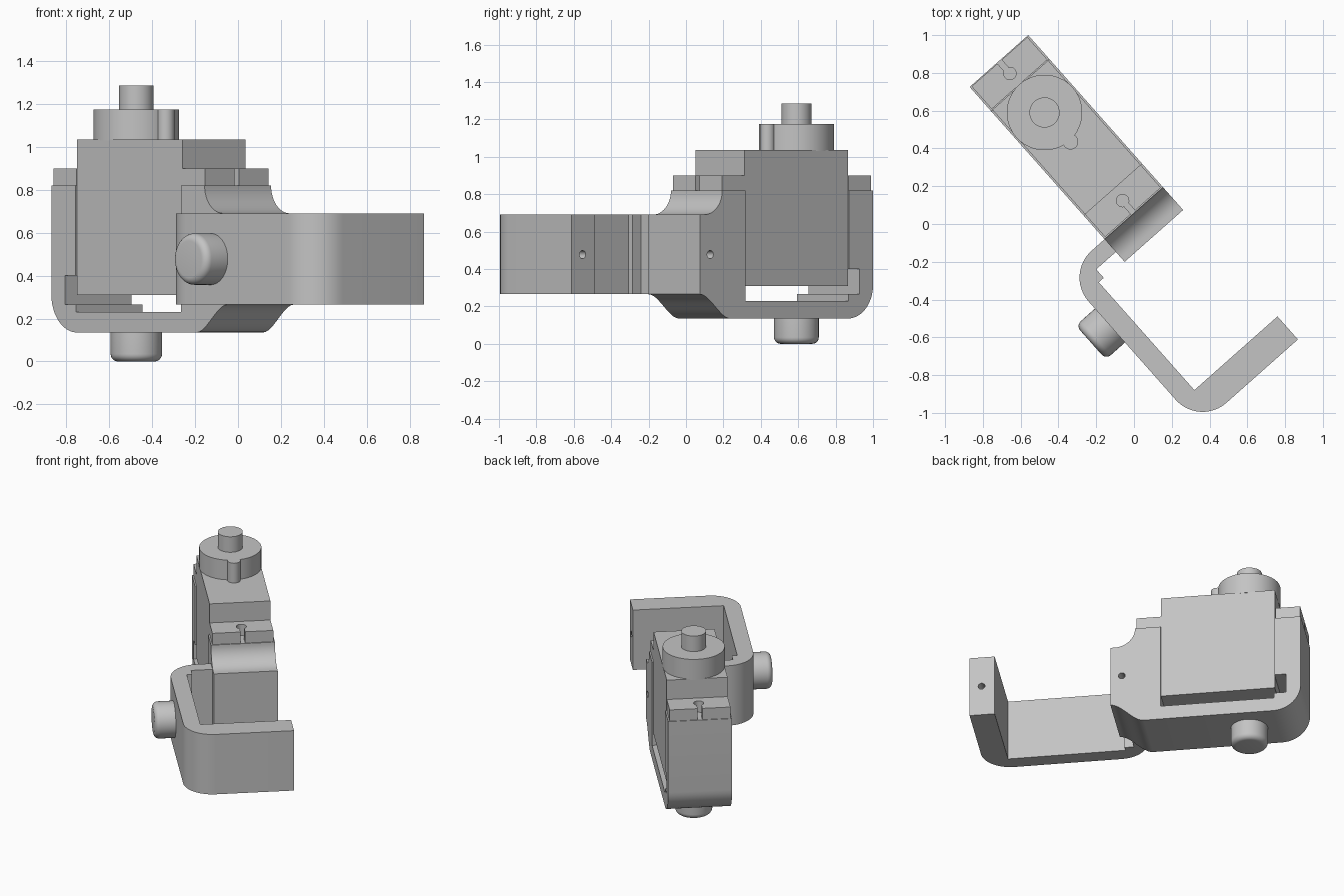
import bpy, bmesh, math
from mathutils import Matrix, Vector

cube = bpy.data.objects.get("Cube")
if cube:
    bpy.data.objects.remove(cube)

grey = bpy.data.materials.new("plain grey")
grey.use_nodes = True
grey.diffuse_color = (0.55, 0.55, 0.55, 1)
grey.node_tree.nodes["Principled BSDF"].inputs["Base Color"].default_value = (0.55, 0.55, 0.55, 1)

# The whole assembly is modelled straight, then turned about z
TURN = Matrix.Rotation(math.radians(-48.45), 4, 'Z')
SIDE_A, SIDE_B = -0.17, 0.244      # bracket width
MID = (SIDE_A + SIDE_B) / 2        # centre line
SHAFT = -0.756                     # shaft position along the body
ARM_Z = 0.477                      # middle height of the side bracket


def finish(bm, name):
    bmesh.ops.recalc_face_normals(bm, faces=bm.faces)
    bm.transform(TURN)
    mesh = bpy.data.meshes.new(name)
    bm.to_mesh(mesh)
    bm.free()
    mesh.materials.append(grey)
    ob = bpy.data.objects.new(name, mesh)
    bpy.context.collection.objects.link(ob)
    return ob


def smooth(ob):
    bpy.ops.object.select_all(action='DESELECT')
    ob.select_set(True)
    bpy.context.view_layer.objects.active = ob
    bpy.ops.object.shade_smooth_by_angle(angle=math.radians(30))


def arc(cx, cy, r, start, end, n=12):
    angles = [math.radians(start + (end - start) * i / n) for i in range(n + 1)]
    return [(cx + r * math.cos(a), cy + r * math.sin(a)) for a in angles]


def prism(name, outline, low, high, upright=False):
    """Extrude an outline along z, or along y when upright."""
    bm = bmesh.new()
    def place(p, d):
        return (p[0], d, p[1]) if upright else (p[0], p[1], d)
    face = bm.faces.new([bm.verts.new(place(p, low)) for p in outline])
    ext = bmesh.ops.extrude_face_region(bm, geom=[face])
    move = Vector(place((0, 0), high - low))
    bmesh.ops.translate(bm, vec=move, verts=[v for v in ext["geom"] if isinstance(v, bmesh.types.BMVert)])
    return finish(bm, name)


def lathe(name, profile, origin, axis='Z'):
    """Spin (radius, height) points around an axis through origin."""
    bm = bmesh.new()
    n = 40
    rings = [[bm.verts.new((r * math.cos(math.tau * i / n), r * math.sin(math.tau * i / n), h))
              for i in range(n)] for r, h in profile]
    for a, b in zip(rings, rings[1:]):
        for i in range(n):
            bm.faces.new((a[i], a[(i + 1) % n], b[(i + 1) % n], b[i]))
    bm.faces.new(rings[0])
    bm.faces.new(rings[-1])
    if axis == 'Y':
        bm.transform(Matrix.Rotation(math.radians(-90), 4, 'X'))
    bm.transform(Matrix.Translation(origin))
    return finish(bm, name)


def drill(ob, s):
    cutter = lathe("hole_cutter", [(0.022, -0.2), (0.022, 0.05)], (s, SIDE_B, ARM_Z), 'Y')
    cutter.hide_render = True
    bpy.context.view_layer.objects.active = ob
    mod = ob.modifiers.new("screw_hole", 'BOOLEAN')
    mod.operation = 'DIFFERENCE'
    mod.solver = 'EXACT'
    mod.object = cutter
    bpy.ops.object.modifier_apply(modifier=mod.name)
    bpy.data.objects.remove(cutter)


# Cradle bracket holding the motor, with a flared end block
def ease(i, n=12):
    k = i / n
    return (0.117 - 0.217 * k, 0.265 - 0.13 * (3 * k * k - 2 * k ** 3))


cradle = ([(-0.21, 0.82)] + arc(0.087, 0.82, 0.13, 180, 270) + [(0.117, 0.69)]
          + [ease(i) for i in range(13)]
          + arc(-0.94, 0.315, 0.18, 270, 180)
          + [(-1.12, 0.82), (-0.95, 0.82), (-0.95, 0.4), (-1.025, 0.4), (-1.025, 0.265),
             (-0.945, 0.265), (-0.945, 0.23), (-0.21, 0.23)])
motor_cradle = prism("motor_cradle", cradle, SIDE_A, SIDE_B, upright=True)
drill(motor_cradle, 0.043)
smooth(motor_cradle)

# Side bracket
OUT = -0.452
side = ([(-0.043, SIDE_A)] + arc(0.147, OUT + 0.19, 0.19, 180, 270)
        + arc(0.843, OUT + 0.19, 0.19, 270, 360)
        + [(1.033, SIDE_B), (0.87, SIDE_B), (0.87, -0.344), (0.107, -0.344),
           (0.107, -0.309), (0.047, -0.309), (0.047, SIDE_A)])
side_bracket = prism("side_bracket", side, 0.265, 0.69)
drill(side_bracket, 0.955)
smooth(side_bracket)

# Motor body
T0, T1 = SIDE_A + 0.01, SIDE_B - 0.01
body = [(-0.95, T0), (-0.21, T0), (-0.21, T1), (-0.95, T1)]
prism("motor_body", body, 0.31, 1.035)

# Mounting ears with keyhole slots
ear = ([(-0.21, T0), (-0.05, T0), (-0.05, MID - 0.015)]
       + arc(-0.133, MID, 0.033, -27, -333, 20)
       + [(-0.05, MID + 0.015), (-0.05, T1), (-0.21, T1)])
smooth(prism("front_ear", ear, 0.82, 0.9))
smooth(prism("back_ear", [(-1.165 - s, t) for s, t in ear], 0.82, 0.9))

# Gear housing, its small lobe and the output shaft
for name, s, r, low, high in (("gear_housing", SHAFT, 0.2, 1.03, 1.175),
                              ("gear_lobe", SHAFT + 0.207, 0.041, 1.03, 1.175),
                              ("output_shaft", SHAFT, 0.08, 1.17, 1.285)):
    smooth(lathe(name, [(r, low), (r, high)], (s, MID, 0)))

# Pivot bosses with rounded ends
boss = [(0.12, 0.145)] + [(x, y) for x, y in arc(0.085, 0.035, 0.035, 0, -90, 6)]
smooth(lathe("bottom_pivot", boss, (SHAFT, MID, 0)))
smooth(lathe("side_pivot", boss, (0.318, OUT - 0.135, ARM_Z), 'Y'))
